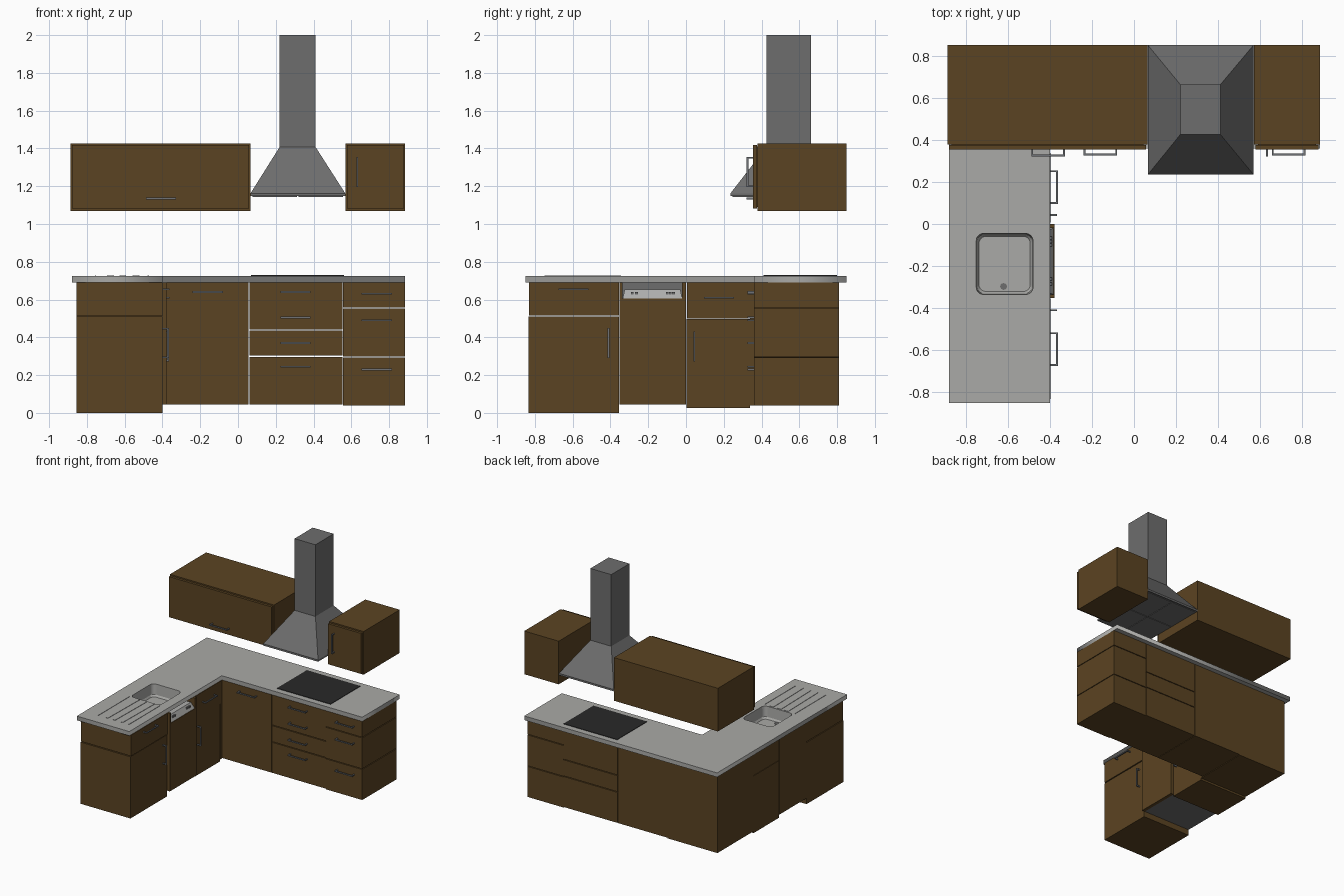
import bpy, bmesh, math

if "Cube" in bpy.data.objects:
    bpy.data.objects.remove(bpy.data.objects["Cube"])

def mat(name, r, g, b):
    m = bpy.data.materials.new(name)
    m.diffuse_color = (r, g, b, 1)
    m.use_nodes = True
    m.node_tree.nodes["Principled BSDF"].inputs["Base Color"].default_value = m.diffuse_color
    return m

WOOD = mat("dark wood", 0.105, 0.057, 0.016)
STONE = mat("worktop grey", 0.40, 0.40, 0.385)
STEEL = mat("hood grey", 0.155, 0.155, 0.155)
METAL = mat("handle grey", 0.16, 0.17, 0.185)
GLASS = mat("hob black", 0.022, 0.022, 0.022)
PANEL = mat("panel light grey", 0.42, 0.42, 0.41)

def finish(name, bm, m):
    bmesh.ops.recalc_face_normals(bm, faces=bm.faces)
    me = bpy.data.meshes.new(name)
    bm.to_mesh(me)
    bm.free()
    me.materials.append(m)
    ob = bpy.data.objects.new(name, me)
    bpy.context.collection.objects.link(ob)
    return ob

def loft(bm, loops, caps=(True, True)):
    rings = [[bm.verts.new(p) for p in l] for l in loops]
    n = len(rings[0])
    for a, b in zip(rings, rings[1:]):
        for i in range(n):
            bm.faces.new((a[i], a[(i + 1) % n], b[(i + 1) % n], b[i]))
    for on, r in zip(caps, (rings[0], rings[-1])):
        if on:
            bm.faces.new(r)

def rect(x0, x1, y0, y1, z):
    return [(x0, y0, z), (x1, y0, z), (x1, y1, z), (x0, y1, z)]

def boxes(name, items, m):
    bm = bmesh.new()
    for x0, x1, y0, y1, z0, z1 in items:
        loft(bm, [rect(x0, x1, y0, y1, z0), rect(x0, x1, y0, y1, z1)])
    return finish(name, bm, m)

def box(name, x0, x1, y0, y1, z0, z1, m=WOOD):
    return boxes(name, [(x0, x1, y0, y1, z0, z1)], m)

def handle(name, c, along, out, length=0.16, d=0.034, t=0.009):
    """Bar on two posts: c is the point on the door, out is (axis, sign)."""
    ax, s = out
    items = []
    def add(a0, a1, o0, o1):
        b = [[v - t / 2, v + t / 2] for v in c]
        b[along] = [c[along] + a0, c[along] + a1]
        b[ax] = sorted((c[ax] + s * o0, c[ax] + s * o1))
        items.append((*b[0], *b[1], *b[2]))
    h = length / 2
    add(-h, h, d - t, d)
    add(-h, -h + t, 0, d - t)
    add(h - t, h, 0, d - t)
    boxes(name, items, METAL)

def rounded(x0, x1, y0, y1, r, n=6):
    pts = []
    for k, (cx, cy) in enumerate(((x1 - r, y1 - r), (x0 + r, y1 - r),
                                  (x0 + r, y0 + r), (x1 - r, y0 + r))):
        for i in range(n + 1):
            a = math.pi / 2 * (k + i / n)
            pts.append((cx + r * math.cos(a), cy + r * math.sin(a)))
    return pts

FRONT, RIGHT = (1, -1), (0, 1)
F = 0.36   # front plane of the back run
L = -0.40  # front plane of the left run

# L-shaped worktop with sink opening
sink = rounded(-0.75, -0.48, -0.335, -0.045, 0.035)
cu = bpy.data.curves.new("worktop", 'CURVE')
cu.dimensions = '2D'
cu.fill_mode = 'BOTH'
cu.extrude = 0.0175
outline = [(-0.88, -0.85), (L, -0.85), (L, F), (0.885, F), (0.885, 0.85), (-0.88, 0.85)]
for pts in (outline, sink):
    sp = cu.splines.new('POLY')
    sp.points.add(len(pts) - 1)
    for p, q in zip(sp.points, pts):
        p.co = (q[0], q[1], 0, 1)
    sp.use_cyclic_u = True
cu.materials.append(STONE)
top = bpy.data.objects.new("worktop", cu)
top.location.z = 0.7075
bpy.context.collection.objects.link(top)
bpy.context.view_layer.objects.active = top
top.select_set(True)
bpy.ops.object.convert(target='MESH')

# Sink basin, drain and drainboard ridges
bm = bmesh.new()
cx, cy = -0.615, -0.19
loft(bm, [[(cx + (x - cx) * s, cy + (y - cy) * s, z) for x, y in sink]
          for s, z in ((1, 0.725), (0.97, 0.64), (0.9, 0.625))], (False, True))
finish("sink_basin", bm, STONE)
bm = bmesh.new()
loft(bm, [[(-0.62 + 0.016 * math.cos(a * math.pi / 8), -0.297 + 0.016 * math.sin(a * math.pi / 8), z)
           for a in range(16)] for z in (0.625, 0.63)])
finish("sink_drain", bm, STEEL)
bm = bmesh.new()
for x, w0, w1 in ((-0.755, 0.003, 0.003), (-0.675, 0.018, 0.01), (-0.61, 0.018, 0.01),
                  (-0.54, 0.018, 0.01), (-0.475, 0.003, 0.003)):
    loft(bm, [[(x - w1, -0.75, z), (x + w1, -0.75, z), (x + w0, -0.345, z), (x - w0, -0.345, z)]
              for z in (0.724, 0.728)])
finish("drainboard_ridges", bm, STONE)

# Hob
box("hob", 0.07, 0.56, 0.41, 0.80, 0.724, 0.729, GLASS)

# Corner cabinet and corner unit of the back run
box("corner_cabinet", -0.855, L, 0.34, 0.81, 0.04, 0.69)
box("corner_unit", L, 0.056, F, 0.81, 0.045, 0.69)
handle("corner_unit_handle", (-0.16, F, 0.64), 0, FRONT)

# Drawer stacks with open gaps between boxes
stacks = [("hob_drawer", 0.06, 0.552, 0.305,
           [(0.045, 0.297, 0.245), (0.303, 0.435, 0.37), (0.441, 0.572, 0.505), (0.572, 0.69, 0.64)]),
          ("end_drawer", 0.555, 0.885, 0.735,
           [(0.04, 0.292, 0.23), (0.298, 0.553, 0.49), (0.559, 0.69, 0.63)])]
for name, x0, x1, hx, rows in stacks:
    for i, (z0, z1, hz) in enumerate(rows):
        box(f"{name}_{i}", x0, x1, F, 0.81, z0, z1)
        handle(f"{name}_handle_{i}", (hx, F, hz), 0, FRONT)

# Left run: end cabinet and inner cabinet, each a door with a drawer above
for name, y0, y1, z0, z1, z2, dy, dz, vy, vz in (
        ("end_cabinet", -0.835, -0.355, 0, 0.51, 0.516, -0.595, 0.655, -0.41, 0.37),
        ("inner_cabinet", 0.003, 0.338, 0.025, 0.498, 0.501, 0.175, 0.61, 0.043, 0.352)):
    box(name, -0.855, L, y0, y1, z0, z1)
    box(name + "_drawer", -0.855, L + 0.004, y0 + 0.003, y1, z2, 0.69)
    handle(name + "_drawer_handle", (L + 0.004, dy, dz), 1, RIGHT)
    handle(name + "_door_handle", (L, vy, vz), 2, RIGHT)

# Dishwasher under the sink, with angled control panel in a recess
box("dishwasher_body", -0.855, -0.405, -0.352, 0.0, 0.05, 0.60)
box("dishwasher_base", -0.85, -0.405, -0.35, 0.0, 0.045, 0.05, STEEL)
box("dishwasher_back", -0.855, -0.84, -0.352, 0.0, 0.60, 0.69)
boxes("dishwasher_door", [(-0.405, -0.378, -0.352, 0.0, 0.045, 0.605),
                          (-0.45, -0.378, -0.352, -0.335, 0.605, 0.69),
                          (-0.45, -0.378, -0.02, 0.0, 0.605, 0.69)], WOOD)
box("recess_back", -0.455, -0.45, -0.352, 0.0, 0.60, 0.69, STEEL)
bm = bmesh.new()
loft(bm, [[(-0.45, y0, 0.605), (-0.382, y0, 0.605), (-0.41, y1, 0.652), (-0.45, y1, 0.652)]
          for y0, y1 in ((-0.335, -0.325), (-0.02, -0.03))])
finish("control_panel", bm, PANEL)
boxes("control_buttons", [(-0.405, -0.39, y - 0.007, y + 0.007, 0.626, 0.64)
                          for y in (-0.285, -0.262, -0.10, -0.083, -0.066)], STEEL)

# Wall cabinets with inset-edge doors
for name, x0, x1 in (("wide_wall_cabinet", -0.887, 0.065), ("narrow_wall_cabinet", 0.57, 0.885)):
    box(name, x0, x1, 0.378, 0.85, 1.07, 1.427)
    box(name + "_door", x0 + 0.007, x1 - 0.007, 0.355, 0.375, 1.083, 1.418)
    box(name + "_hinge_strip", x0 + 0.02, x1 - 0.02, 0.375, 0.378, 1.09, 1.41)
handle("wide_wall_cabinet_handle", (-0.408, 0.355, 1.135), 0, FRONT)
handle("narrow_wall_cabinet_handle", (0.632, 0.355, 1.275), 2, FRONT)

# Extractor hood with chimney and filter plates below
bm = bmesh.new()
base, neck = (0.066, 0.568, 0.235, 0.85), (0.22, 0.411, 0.425, 0.663)
loft(bm, [rect(*base, 1.147), rect(*base, 1.162), rect(*neck, 1.407), rect(*neck, 2.0)])
finish("extractor_hood", bm, STEEL)
boxes("hood_filters", [(x, x + 0.235, y, y + 0.29, 1.143, 1.147)
                       for x in (0.078, 0.321) for y in (0.247, 0.548)], STEEL)
